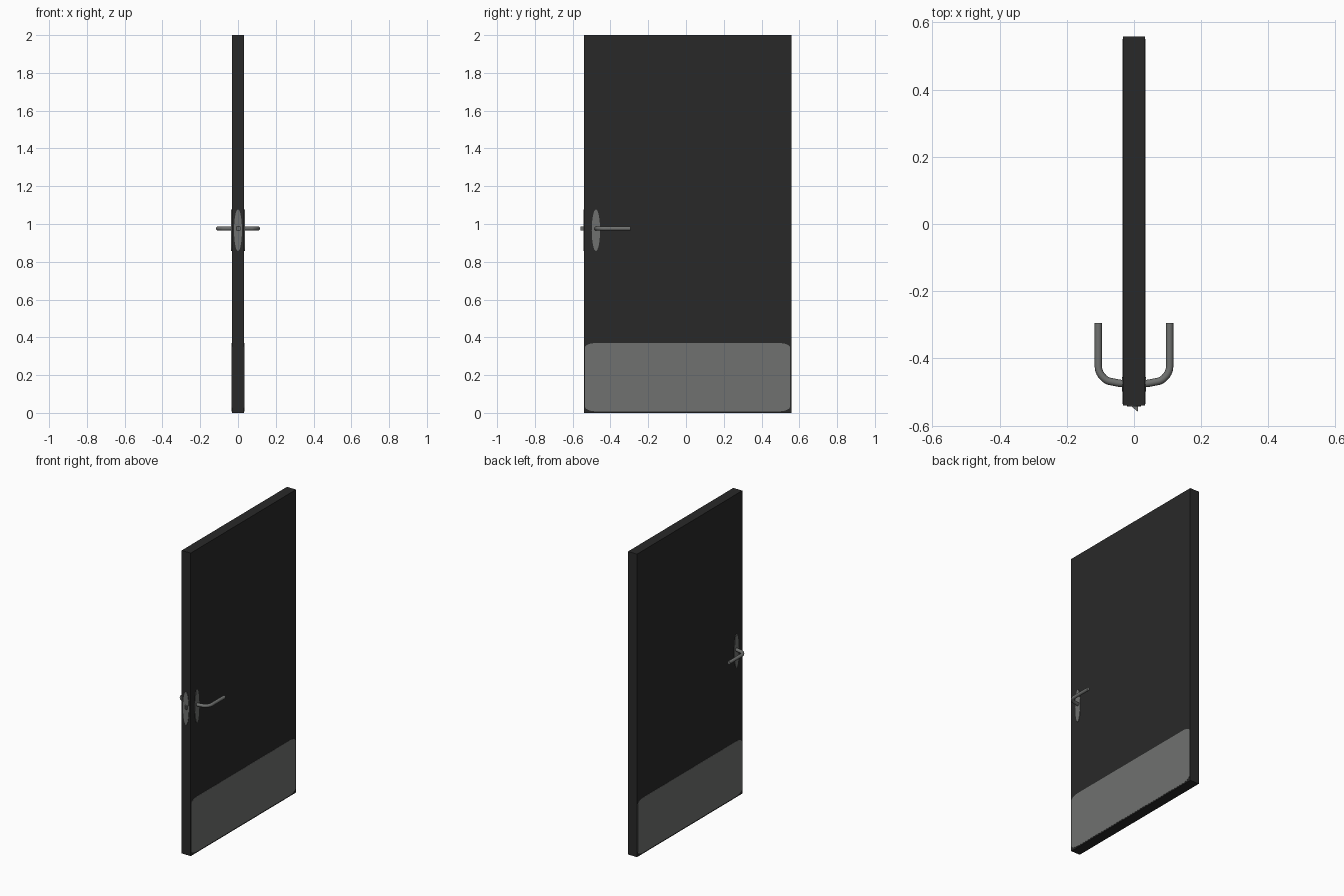
import bpy, bmesh, math
from mathutils import Matrix

if "Cube" in bpy.data.objects:
    bpy.data.objects.remove(bpy.data.objects["Cube"])


def material(name, rgb):
    m = bpy.data.materials.new(name)
    m.diffuse_color = (*rgb, 1)
    m.use_nodes = True
    m.node_tree.nodes["Principled BSDF"].inputs["Base Color"].default_value = m.diffuse_color
    return m


BLACK = material("dark_panel", (0.022, 0.022, 0.022))
STEEL = material("steel", (0.16, 0.165, 0.16))


def prism(name, outline, low, depth, axis, mat):
    """Extrude a 2D outline along x (outline = y,z), y (x,z) or z (x,y)."""
    place = {"x": lambda a, b: (low, a, b), "y": lambda a, b: (a, low, b),
             "z": lambda a, b: (a, b, low)}[axis]
    bm = bmesh.new()
    face = bm.faces.new([bm.verts.new(place(a, b)) for a, b in outline])
    ext = bmesh.ops.extrude_face_region(bm, geom=[face])
    verts = [g for g in ext["geom"] if isinstance(g, bmesh.types.BMVert)]
    vec = [depth if axis == k else 0 for k in "xyz"]
    bmesh.ops.translate(bm, verts=verts, vec=vec)
    bmesh.ops.recalc_face_normals(bm, faces=bm.faces)
    me = bpy.data.meshes.new(name)
    bm.to_mesh(me)
    bm.free()
    me.materials.append(mat)
    ob = bpy.data.objects.new(name, me)
    bpy.context.collection.objects.link(ob)
    return ob


def mirror_x(ob):
    mod = ob.modifiers.new("both_sides", "MIRROR")
    mod.use_axis[0] = True
    mod.use_mirror_merge = False


def smooth(ob):
    bpy.ops.object.select_all(action="DESELECT")
    ob.select_set(True)
    bpy.context.view_layer.objects.active = ob
    bpy.ops.object.shade_smooth_by_angle(angle=math.radians(40))


def rect(a0, a1, b0, b1):
    return [(a0, b0), (a1, b0), (a1, b1), (a0, b1)]


def ellipse(ca, cb, ra, rb, n=32):
    return [(ca + ra * math.cos(2 * math.pi * i / n),
             cb + rb * math.sin(2 * math.pi * i / n)) for i in range(n)]


def rounded(a0, a1, b0, b1, ra, rb, n=8):
    pts = []
    for k, (a, b) in enumerate([(a1 - ra, b1 - rb), (a0 + ra, b1 - rb),
                                (a0 + ra, b0 + rb), (a1 - ra, b0 + rb)]):
        for i in range(n + 1):
            t = math.pi / 2 * (k + i / n)
            pts.append((a + ra * math.cos(t), b + rb * math.sin(t)))
    return pts


T = 0.033          # half thickness of the door
FRONT = -0.54      # latch edge of the door

# Door leaf
prism("door_panel", rect(FRONT, 0.558, 0, 2), -T, 2 * T, "x", BLACK)

# Kick plates with rounded corners on both faces
kick = prism("kick_plates", rounded(-0.535, 0.551, 0.008, 0.37, 0.06, 0.025),
             T - 0.001, 0.002, "x", STEEL)
mirror_x(kick)

# Oval backplates behind the levers
back = prism("lever_backplates", ellipse(-0.477, 0.967, 0.022, 0.11),
             T - 0.002, 0.005, "x", STEEL)
mirror_x(back)
smooth(back)

# Oval strike plate and wedge-shaped latch on the door edge
edge = prism("edge_plate", ellipse(0, 0.967, 0.021, 0.11),
             FRONT - 0.003, 0.005, "y", STEEL)
smooth(edge)
prism("latch_bolt", [(-0.011, FRONT), (0.012, FRONT), (0.012, -0.558), (0.008, -0.556)],
      0.965, 0.023, "z", STEEL)

# Bent lever, swept along a curve and mirrored
cu = bpy.data.curves.new("lever_path", "CURVE")
cu.dimensions = "3D"
cu.bevel_depth = 0.011
cu.bevel_resolution = 4
cu.resolution_u = 10
cu.use_fill_caps = True
sp = cu.splines.new("BEZIER")
sp.bezier_points.add(3)
path = [((T - 0.004, -0.475), (0.015, 0)), ((0.073, -0.468), (0.012, 0.002)),
        ((0.106, -0.425), (0, 0.022)), ((0.106, -0.295), (0, 0.03))]
for p, ((x, y), (dx, dy)) in zip(sp.bezier_points, path):
    p.co = (x, y, 0.976)
    p.handle_left = (x - dx, y - dy, 0.976)
    p.handle_right = (x + dx, y + dy, 0.976)
tmp = bpy.data.objects.new("lever_path", cu)
bpy.context.collection.objects.link(tmp)
bpy.context.view_layer.update()
me = bpy.data.meshes.new_from_object(tmp.evaluated_get(bpy.context.evaluated_depsgraph_get()))
bpy.data.objects.remove(tmp)
bm = bmesh.new()
bm.from_mesh(me)
bmesh.ops.remove_doubles(bm, verts=bm.verts, dist=1e-5)
bmesh.ops.recalc_face_normals(bm, faces=bm.faces)
bm.to_mesh(me)
bm.free()
me.materials.clear()
me.materials.append(STEEL)
lever = bpy.data.objects.new("lever_handles", me)
bpy.context.collection.objects.link(lever)
mirror_x(lever)
smooth(lever)
